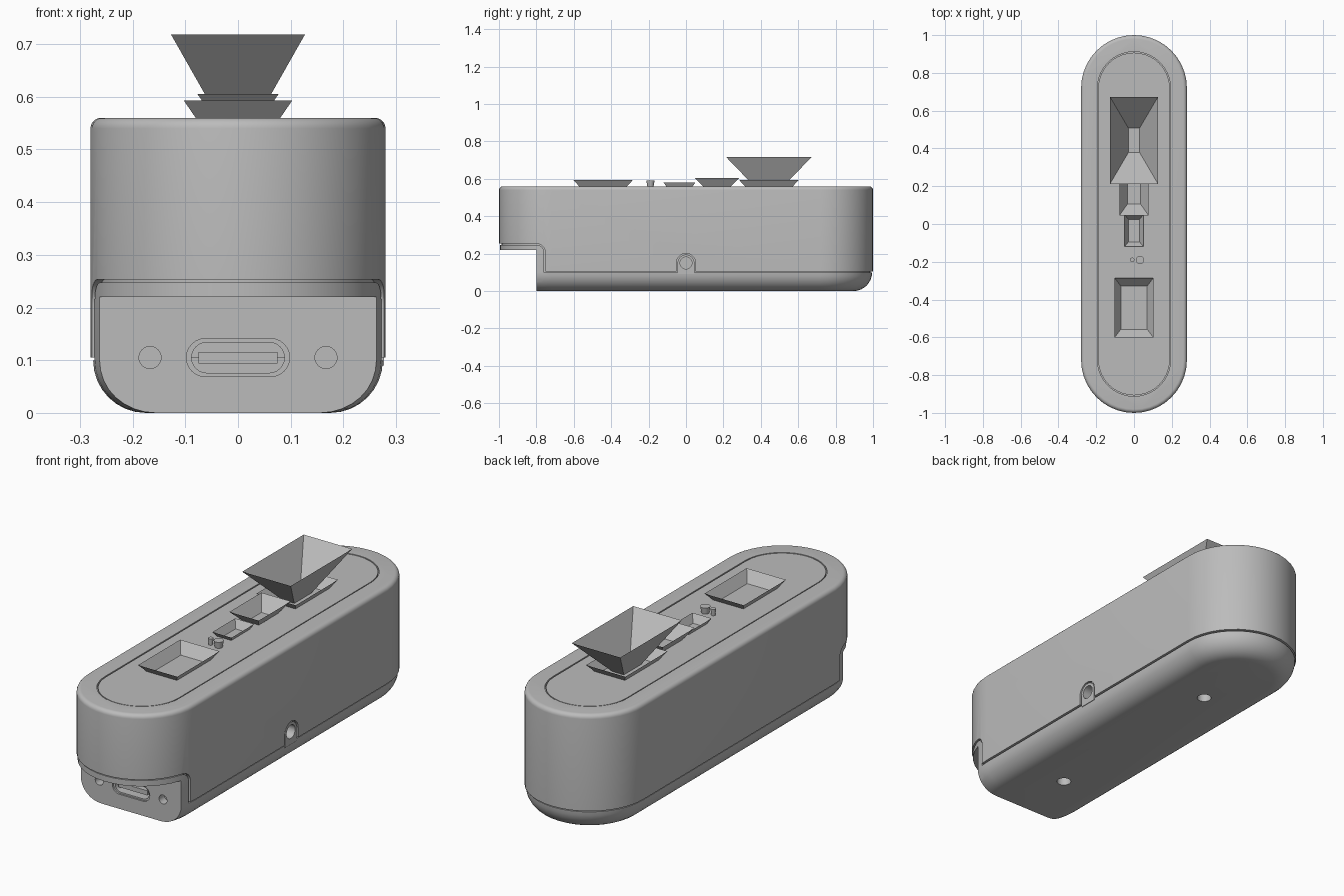
import bpy, bmesh
from math import sin, cos, pi
from mathutils import Vector

if "Cube" in bpy.data.objects:
    bpy.data.objects.remove(bpy.data.objects["Cube"])

grey = bpy.data.materials.new("plain grey")
grey.use_nodes = True
grey.diffuse_color = (0.5, 0.5, 0.5, 1)
grey.node_tree.nodes["Principled BSDF"].inputs["Base Color"].default_value = (0.5, 0.5, 0.5, 1)


def loft(name, rings, bottom=True, top=True):
    """Skin a stack of equal-length rings of 3D points."""
    bm = bmesh.new()
    loops = [[bm.verts.new(p) for p in ring] for ring in rings]
    n = len(loops[0])
    for a, b in zip(loops, loops[1:]):
        for i in range(n):
            j = (i + 1) % n
            bm.faces.new((a[i], a[j], b[j], b[i]))
    if bottom:
        bm.faces.new(loops[0][::-1])
    if top:
        bm.faces.new(loops[-1])
    bmesh.ops.recalc_face_normals(bm, faces=bm.faces)
    mesh = bpy.data.meshes.new(name)
    bm.to_mesh(mesh)
    bm.free()
    mesh.materials.append(grey)
    obj = bpy.data.objects.new(name, mesh)
    bpy.context.collection.objects.link(obj)
    return obj


def capsule(hx, hy, n=20):
    """Outline with round ends along the second axis."""
    pts = []
    for end, start in ((1, 0), (-1, pi)):
        for i in range(n + 1):
            a = start + pi * i / n
            pts.append((hx * cos(a), end * (hy - hx) + hx * sin(a)))
    return pts


def stadium(name, hx, hy, levels):
    return loft(name, [[(x, y, z) for x, y in capsule(hx - d, hy - d)] for d, z in levels])


def along_x(name, outline, x0, x1):
    return loft(name, [[(x, y, z) for y, z in outline] for x in (x0, x1)])


def along_y(name, outline, y0, y1):
    return loft(name, [[(x, y, z) for x, z in outline] for y in (y0, y1)])


def circle(cx, cy, r, n=24):
    return [(cx + r * cos(2 * pi * i / n), cy + r * sin(2 * pi * i / n)) for i in range(n)]


def rect(x0, x1, y0, y1):
    return [(x0, y0), (x1, y0), (x1, y1), (x0, y1)]


def cut(cutter, *targets):
    """Subtract the cutter from each target, then discard it."""
    for t in targets:
        m = t.modifiers.new("cut", "BOOLEAN")
        m.operation, m.solver, m.object = "DIFFERENCE", "EXACT", cutter
        bpy.context.view_layer.objects.active = t
        bpy.ops.object.modifier_apply(modifier=m.name)
    bpy.data.objects.remove(cutter)


def seam(g):
    """Parting line between tray and housing, shifted by g."""
    r = 0.045 + g
    arc = [(-0.80 + r * sin(a), 0.205 + r * cos(a)) for a in (pi / 2 * i / 8 for i in range(9))]
    return [(-1.2, 0.25 + g)] + arc + [(-0.755 + g, 0.102 + g), (1.2, 0.102 + g)]


def arch(w, z0, zc):
    return [(-w, z0)] + [(-w * cos(pi * i / 16), zc + w * sin(pi * i / 16)) for i in range(17)] + [(w, z0)]


# Main shells
fillet = [(0.1 * (1 - sin(a)), 0.1 * (1 - cos(a))) for a in (pi / 2 * i / 8 for i in range(9))]
tray = stadium("bottom_tray", 0.275, 0.995, fillet + [(0, 0.3)])
rim = [(0.02 * (1 - cos(a)), 0.54 + 0.02 * sin(a)) for a in (pi / 2 * i / 5 for i in range(6))]
housing = stadium("upper_housing", 0.28, 1.0, [(0, 0.05)] + rim)
core = stadium("inner_core", 0.266, 0.986, [(0, 0.07), (0, 0.5)])

cut(along_x("c", seam(-0.003) + [(1.2, 0.7), (-1.2, 0.7)], -1, 1), tray)
cut(along_x("c", seam(0.003) + [(1.2, -0.2), (-1.2, -0.2)], -1, 1), housing)
cut(along_x("c", rect(-1.3, -0.8, -0.1, 0.22), -1, 1), tray)
cut(along_x("c", rect(-1.3, -0.785, -0.1, 0.235), -1, 1), core)

# Lid set into the top with a fine groove around it
cut(stadium("c", 0.194, 0.912, [(0, 0.54), (0, 0.6)]), housing)
lid = stadium("top_lid", 0.189, 0.907, [(0, 0.51), (0, 0.559)])

# Side tab with a round hole on the left flank
cut(along_x("c", arch(0.051, 0.0, 0.15), 0.2, 0.4), housing)
tab = along_x("side_tab", arch(0.045, 0.09, 0.15), 0.24, 0.277)
cut(along_x("c", circle(0, 0.15, 0.032), 0.21, 0.4), tab, core)

# Front socket with a tongue
slot = lambda hx, hz: [(x, z + 0.105) for z, x in capsule(hz, hx, 12)]
cut(along_y("c", slot(0.098, 0.036), -0.9, -0.792), tray)
cut(along_y("c", slot(0.088, 0.029), -0.9, -0.68), tray, core)
loft("socket_tongue", [[(x, y, z) for x, z in rect(-0.075, 0.075, 0.094, 0.116)] for y in (-0.785, -0.67)])

# Front holes and underside screw holes
for s in (-1, 1):
    cut(along_y("c", circle(s * 0.167, 0.105, 0.021), -0.9, -0.76), tray, core)
    cut(loft("c", [[(x, y, z) for x, y in circle(0, s * 0.5, 0.032)] for z in (-0.1, 0.04)]), tray)


def flare(name, y, bottom, top, z0, z1, closed=False):
    rings = []
    for (hx, hy), z in ((bottom, z0), (top, z1)):
        rings.append([(px, py, z) for px, py in rect(-hx, hx, y - hy, y + hy)])
    return loft(name, rings, True, closed)


# Open flared pans recessed into the lid, and the tall funnel
pans = [
    ("front_pan", -0.443, (0.07, 0.115), (0.103, 0.158), 0.593),
    ("small_pan", -0.035, (0.03, 0.060), (0.050, 0.085), 0.580),
    ("middle_pan", 0.165, (0.035, 0.060), (0.077, 0.120), 0.605),
    ("rear_pan", 0.443, (0.07, 0.115), (0.103, 0.158), 0.593),
]
for name, y, low, high, z1 in pans:
    grown = [tuple(v + 0.001 for v in h) for h in (low, high)]
    cut(flare("c", y, *grown, 0.544, z1, True), lid)
    flare(name, y, low, high, 0.545, z1)
flare("tall_funnel", 0.443, (0.03, 0.065), (0.127, 0.23), 0.547, 0.718)

# Two small tapered studs
for name, x, r in (("small_stud", -0.01, 0.012), ("large_stud", 0.032, 0.022)):
    loft(name, [[(px, py, z) for px, py in circle(x, -0.19, rr)] for rr, z in ((r * 0.7, 0.55), (r, 0.59))])

# Smooth the rounded shells while keeping hard edges
for obj in bpy.context.scene.objects:
    if obj.type == "MESH":
        bpy.ops.object.select_all(action="DESELECT")
        obj.select_set(True)
        bpy.context.view_layer.objects.active = obj
        bpy.ops.object.shade_smooth_by_angle(angle=pi / 6)
